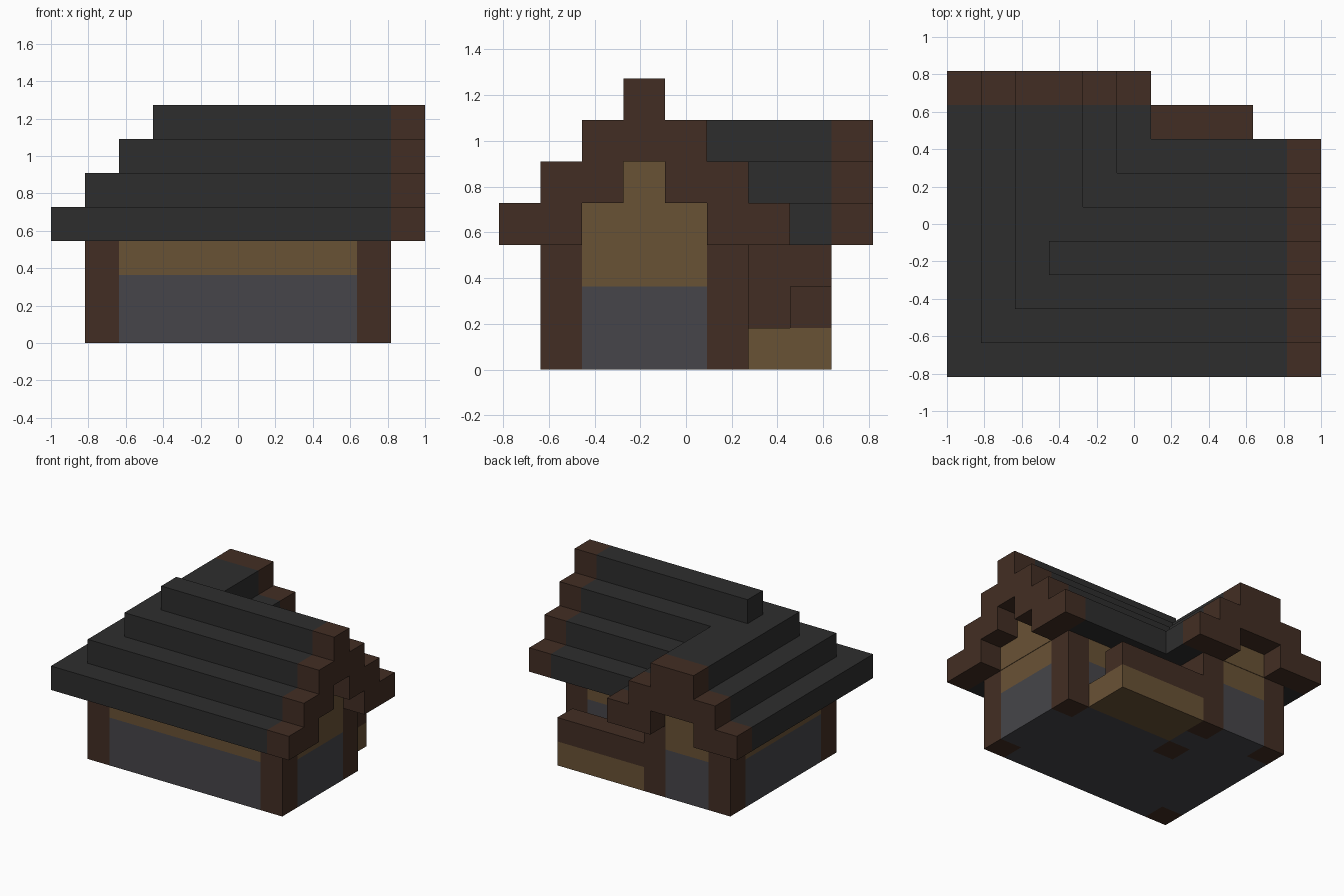
import bpy
import bmesh
from mathutils import Vector

cube = bpy.data.objects.get("Cube")
if cube:
    bpy.data.objects.remove(cube, do_unlink=True)

U = 2 / 11                        # block size
ORIGIN = Vector((-5.5, -4.5, 0))  # grid corner, in blocks


def material(name, rgb):
    m = bpy.data.materials.new(name)
    m.use_nodes = True
    m.diffuse_color = (*rgb, 1)
    m.node_tree.nodes["Principled BSDF"].inputs["Base Color"].default_value = (*rgb, 1)
    return m


SLATE = material("dark_slate", (0.027, 0.027, 0.027))
TIMBER = material("brown_timber", (0.055, 0.027, 0.017))
PLASTER = material("tan_plaster", (0.141, 0.084, 0.036))
STONE = material("grey_stone", (0.061, 0.060, 0.068))

# How an outline point (a, b) and an extrusion depth d map to the grid
AXES = {
    "x": lambda a, b, d: (d, a, b),
    "y": lambda a, b, d: (a, d, b),
    "z": lambda a, b, d: (a, b, d),
}


def prism(name, outline, start, end, mat, axis="z"):
    """Extrude an outline, given in blocks, along an axis."""
    bm = bmesh.new()
    place = AXES[axis]
    verts = [bm.verts.new((Vector(place(a, b, start)) + ORIGIN) * U) for a, b in outline]
    face = bm.faces.new(verts)
    new = bmesh.ops.extrude_face_region(bm, geom=[face], use_keep_orig=True)["geom"]
    shift = Vector(place(0, 0, end - start)) * U
    bmesh.ops.translate(bm, vec=shift, verts=[g for g in new if isinstance(g, bmesh.types.BMVert)])
    bmesh.ops.recalc_face_normals(bm, faces=bm.faces)
    mesh = bpy.data.meshes.new(name)
    bm.to_mesh(mesh)
    bm.free()
    mesh.materials.append(mat)
    obj = bpy.data.objects.new(name, mesh)
    bpy.context.scene.collection.objects.link(obj)
    return obj


def rect(x0, y0, x1, y1):
    return [(x0, y0), (x1, y0), (x1, y1), (x0, y1)]


def mirrored(half, width):
    """The other half of a symmetric outline, in reverse order."""
    return [(width - a, b) for a, b in reversed(half)]


# L-shaped walls, notched where the timber posts stand
walls = [(2, 1), (9, 1), (9, 2), (10, 2), (10, 5), (9, 5), (9, 6), (5, 6), (5, 5), (4, 5),
         (4, 8), (2, 8), (2, 7), (1, 7), (1, 2), (2, 2)]
walls[10:11] = [(4, 7), (4, 8)]
prism("stone_walls", walls, 0, 2, STONE)
prism("plaster_walls", walls, 2, 3, PLASTER)

# Corner posts
for n, (i, j) in enumerate([(1, 1), (9, 1), (9, 5), (4, 5), (4, 7), (1, 7)], 1):
    prism(f"corner_post_{n}", rect(i, j, i + 1, j + 1), 0, 3, TIMBER)

# Door from the porch into the back wing
prism("door_sill", rect(4, 6, 5, 7), 0, 1, STONE)
prism("door", rect(4, 6, 5, 7), 1, 3, TIMBER)

# Porch
prism("porch_deck", rect(5, 6, 9, 8), 0, 1, PLASTER)
prism("porch_rail", rect(5, 7, 9, 8), 1, 2, TIMBER)

# Stepped roof, each tier one block in from the one below
for t in range(3):
    tier = [(t, t), (10, t), (10, 7 - t), (6 - t, 7 - t), (6 - t, 8), (t, 8)]
    prism(f"roof_tier_{t + 1}", tier, 3 + t, 4 + t, SLATE)
prism("roof_ridge", rect(3, 3, 10, 4), 6, 7, SLATE)


def gable(name, width, tiers, opening, start, axis):
    """Stepped timber trim over the overhang, with a plaster panel behind it."""
    outer = [(t, 3 + t + s) for t in range(tiers) for s in (0, 1)]
    prism(name + "_trim", outer + mirrored(outer, width) + mirrored(opening, width) + opening,
          start, start + 1, TIMBER, axis)
    prism(name + "_panel", mirrored(opening, width) + opening,
          start - 0.02, start + 0.02, PLASTER, axis)


gable("side_gable", 7, 4, [(3, 5), (3, 4), (2, 4), (2, 3)], 10, "x")
gable("back_gable", 6, 3, [(2, 4), (2, 3)], 8, "y")
